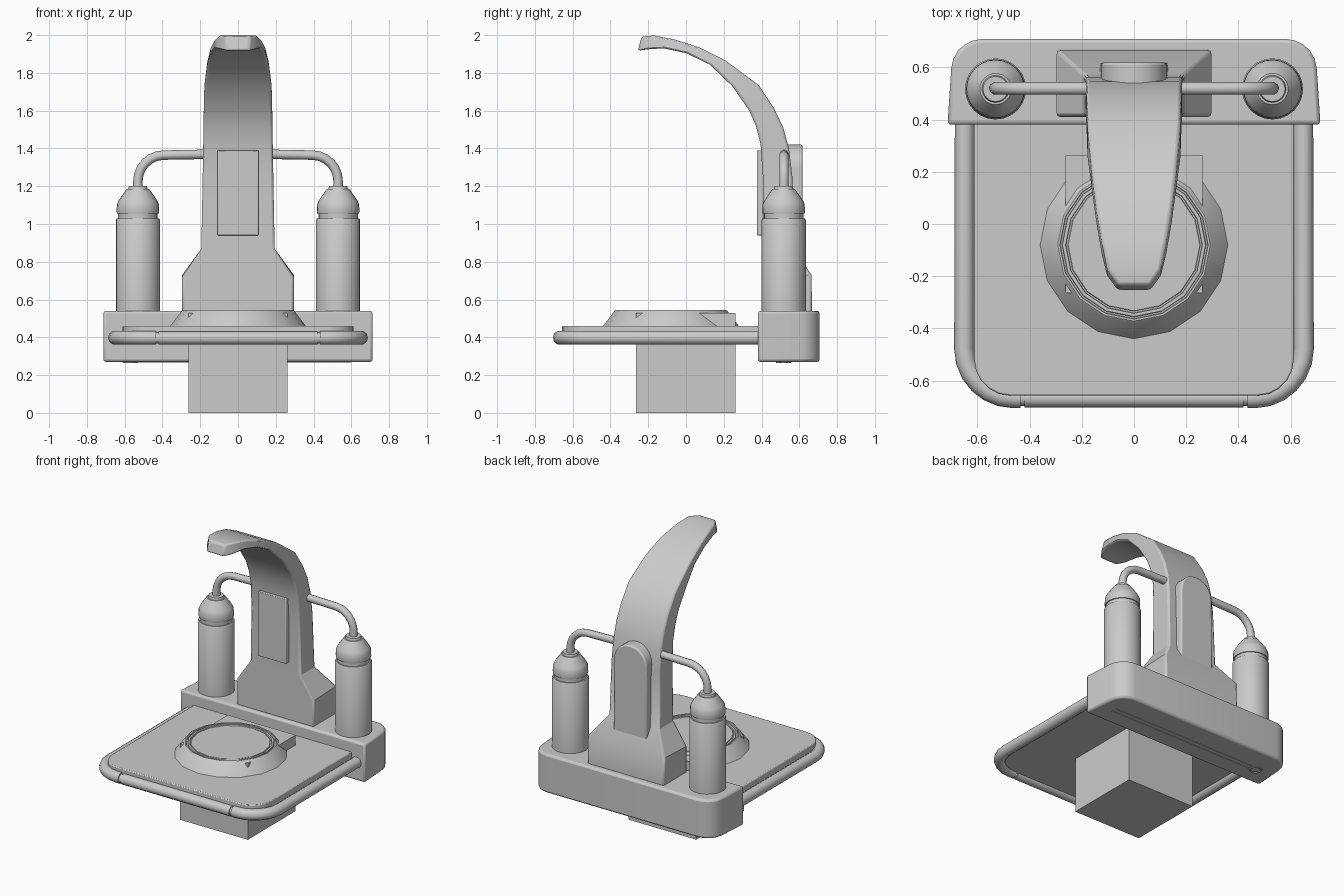
import bpy, bmesh, math
from mathutils import Vector

if "Cube" in bpy.data.objects:
    bpy.data.objects.remove(bpy.data.objects["Cube"])


def finish(name, bm, bevel=0, segs=2, smooth=35):
    bmesh.ops.recalc_face_normals(bm, faces=bm.faces)
    me = bpy.data.meshes.new(name)
    bm.to_mesh(me)
    bm.free()
    ob = bpy.data.objects.new(name, me)
    bpy.context.collection.objects.link(ob)
    select(ob)
    bpy.ops.object.shade_smooth_by_angle(angle=math.radians(smooth))
    if bevel:
        m = ob.modifiers.new("bevel", 'BEVEL')
        m.width, m.segments, m.limit_method = bevel, segs, 'ANGLE'
        m.angle_limit = math.radians(40)
    return ob


def select(ob):
    bpy.ops.object.select_all(action='DESELECT')
    ob.select_set(True)
    bpy.context.view_layer.objects.active = ob


def rounded(pts, n=5, closed=True):
    """Points (x, y, radius) -> 2D outline with rounded corners."""
    out, count = [], len(pts)
    for i, (x, y, r) in enumerate(pts):
        p = Vector((x, y))
        if r == 0 or (not closed and i in (0, count - 1)):
            out.append(p)
            continue
        a = p + (Vector(pts[i - 1][:2]) - p).normalized() * r
        b = p + (Vector(pts[(i + 1) % count][:2]) - p).normalized() * r
        c, d = a.lerp(p, .552), b.lerp(p, .552)
        for k in range(n + 1):
            t = k / n
            out.append(a * (1-t)**3 + c * 3*t*(1-t)**2 + d * 3*t*t*(1-t) + b * t**3)
    return out


def prism(name, outline, lo, hi, axis='z', bevel=0):
    """Extrude an outline along z (xy outline) or y (xz outline)."""
    bm = bmesh.new()
    put = (lambda p, h: (p.x, p.y, h)) if axis == 'z' else (lambda p, h: (p.x, h, p.y))
    a = [bm.verts.new(put(p, lo)) for p in outline]
    b = [bm.verts.new(put(p, hi)) for p in outline]
    bm.faces.new(a)
    bm.faces.new(b)
    for i in range(len(a)):
        j = (i + 1) % len(a)
        bm.faces.new((a[i], a[j], b[j], b[i]))
    return finish(name, bm, bevel)


def box(name, x0, x1, y0, y1, z0, z1, bevel=0):
    return prism(name, rounded([(x0, y0, 0), (x1, y0, 0), (x1, y1, 0), (x0, y1, 0)]),
                 z0, z1, bevel=bevel)


def lathe(name, profile, cx, cy, sides, smooth=35):
    bm = bmesh.new()
    rings = []
    for r, z in profile:
        rings.append([bm.verts.new((cx + r * math.cos(2*math.pi*i/sides),
                                    cy + r * math.sin(2*math.pi*i/sides), z))
                      for i in range(sides)])
    for a, b in zip(rings, rings[1:]):
        for i in range(sides):
            j = (i + 1) % sides
            bm.faces.new((a[i], a[j], b[j], b[i]))
    bm.faces.new(rings[0])
    bm.faces.new(rings[-1])
    return finish(name, bm, smooth=smooth)


def tube(name, pts, radius):
    cu = bpy.data.curves.new(name, 'CURVE')
    cu.dimensions, cu.bevel_depth = '3D', radius
    cu.bevel_resolution, cu.use_fill_caps = 3, True
    sp = cu.splines.new('POLY')
    sp.points.add(len(pts) - 1)
    for q, p in zip(sp.points, pts):
        q.co = (*p, 1)
    ob = bpy.data.objects.new(name, cu)
    bpy.context.collection.objects.link(ob)
    select(ob)
    bpy.ops.object.convert(target='MESH')
    bpy.ops.object.shade_smooth_by_angle(angle=math.radians(40))


# Pedestal, rear housing and tray
box("pedestal", -.262, .262, -.265, .262, 0, .53)
prism("rear_housing", rounded([(-.714, .38, 0), (.714, .38, 0), (.692, .708, .11), (-.692, .708, .11)]),
      .27, .54, bevel=.014)
prism("tray", rounded([(-.612, .39, 0), (-.612, -.657, .14), (.612, -.657, .14), (.612, .39, 0)]),
      .385, .46, bevel=.006)

# Cable channel and ring under the housing
for i, y in enumerate((.50, .535)):
    box(f"underside_rail_{i}", -.53, .6, y - .006, y + .006, .267, .28)
bpy.ops.mesh.primitive_torus_add(location=(-.57, .517, .27), major_radius=.036, minor_radius=.006,
                                 major_segments=24, minor_segments=6)
bpy.context.object.name = "underside_ring"

# Round platform on the tray
lathe("round_platform", [(.363, .455), (.300, .538), (.292, .545), (.284, .545), (.282, .532),
                         (.276, .532), (.274, .543), (.262, .543), (.260, .534), (.254, .534),
                         (.252, .54)], 0, -.08, 16, smooth=20)

# Handrail: two bent side rails, a front grip and narrow joints
for s, side in ((-1, "left"), (1, "right")):
    path = rounded([(s * .648, .40, 0), (s * .651, -.667, .19), (s * .435, -.667, 0)], 6, False)
    tube(f"side_rail_{side}", [(p.x, p.y, .398) for p in path], .038)
tube("front_grip", [(-.42, -.667, .396), (.42, -.667, .396)], .036)
tube("grip_joint", [(-.45, -.667, .396), (.45, -.667, .396)], .030)

# Canisters and pipes
for s, side in ((-1, "left"), (1, "right")):
    lathe(f"canister_{side}", [(.117, .53), (.117, 1.022), (.112, 1.03), (.104, 1.03), (.104, 1.055),
                               (.111, 1.055), (.113, 1.065), (.111, 1.105), (.102, 1.125), (.060, 1.185),
                               (.052, 1.185), (.048, 1.20)], s * .53, .517, 24)
    path = rounded([(s * .53, 1.17, 0), (s * .53, 1.362, .135), (s * .12, 1.37, 0)], 6, False)
    tube(f"pipe_{side}", [(p.x, .519, p.y) for p in path], .025)

# Column and overhanging arm: (inner y, inner z, outer y, outer z, half width)
sections = [
    (.41, .53, .668, .53, .296), (.41, .72, .664, .73, .296), (.41, .87, .575, .87, .194),
    (.407, 1.25, .563, 1.25, .187), (.395, 1.42, .545, 1.40, .184), (.37, 1.52, .515, 1.51, .183),
    (.335, 1.60, .465, 1.615, .181), (.245, 1.73, .385, 1.735, .178), (.125, 1.845, .21, 1.865, .162),
    (0, 1.905, .07, 1.935, .145), (-.12, 1.93, -.06, 1.977, .124), (-.20, 1.925, -.17, 1.998, .103),
    (-.255, 1.917, -.235, 1.992, .062)]
bm = bmesh.new()
loops = [[bm.verts.new(c) for c in ((-w, yi, zi), (w, yi, zi), (w, yo, zo), (-w, yo, zo))]
         for yi, zi, yo, zo, w in sections]
for a, b in zip(loops, loops[1:]):
    for i in range(4):
        j = (i + 1) % 4
        bm.faces.new((a[i], a[j], b[j], b[i]))
bm.faces.new(loops[0])
bm.faces.new(loops[-1])
finish("column_arm", bm, bevel=.012, smooth=32)

# Front screen and round-topped back panel
box("front_screen", -.108, .108, .376, .43, .94, 1.39, bevel=.004)
prism("back_panel", rounded([(-.13, .75, 0), (.13, .75, 0), (.125, 1.42, .122), (-.125, 1.42, .122)], 7),
      .50, .618, axis='y', bevel=.01)
